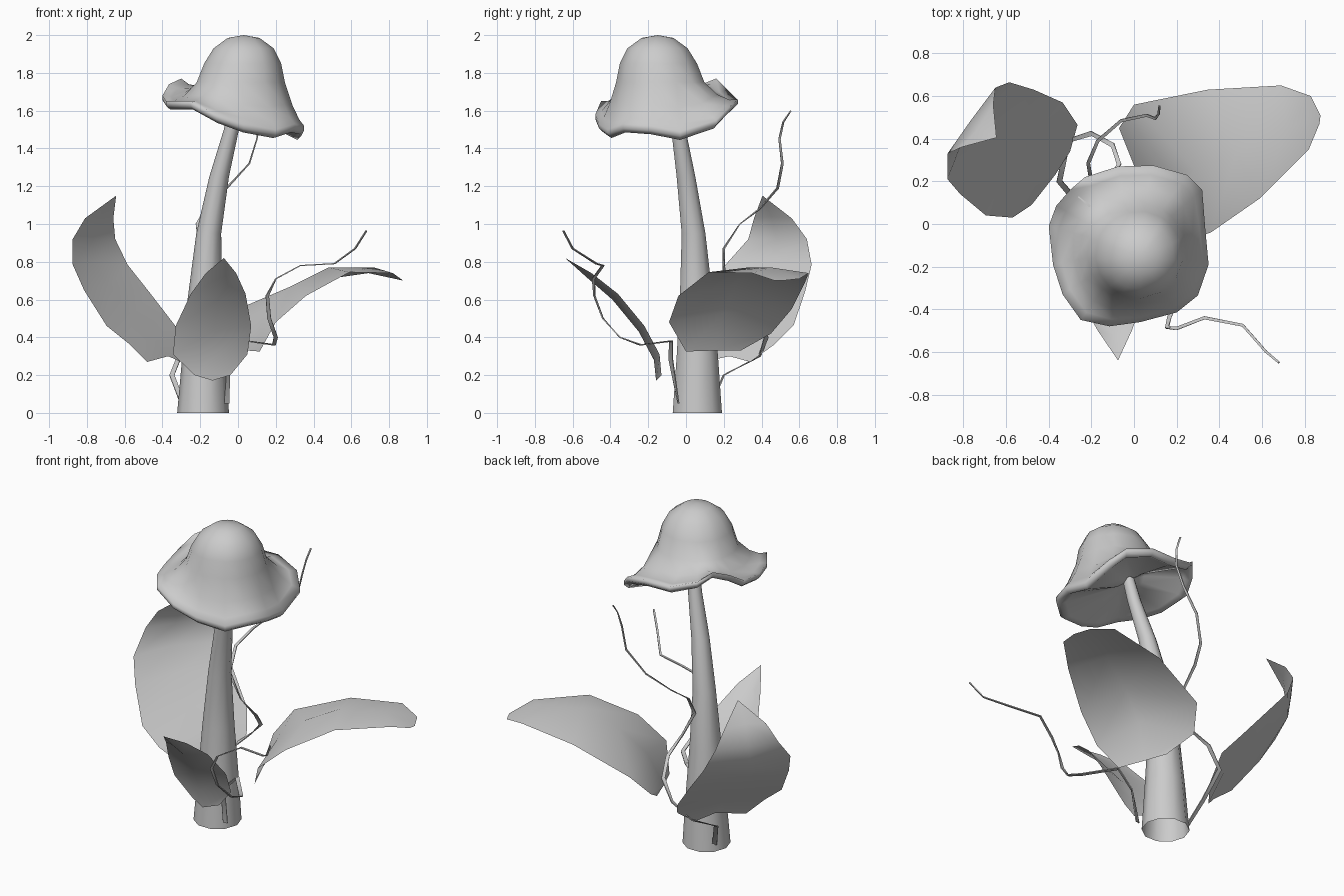
import bpy
import bmesh
import math
from mathutils import Vector

cube = bpy.data.objects.get("Cube")
if cube:
    bpy.data.objects.remove(cube, do_unlink=True)

grey = bpy.data.materials.new("plain_grey")
grey.use_nodes = True
colour = (0.6, 0.6, 0.6, 1.0)
grey.diffuse_color = colour
grey.node_tree.nodes["Principled BSDF"].inputs["Base Color"].default_value = colour


def make_object(name, rows, closed=False, cap_start=None, cap_end=None, sharp_angle=math.pi):
    """Skin neighbouring rows of points, optionally closing the ends to single points."""
    mesh = bpy.data.meshes.new(name)
    bm = bmesh.new()
    grid = [[bm.verts.new(point) for point in row] for row in rows]
    width = len(grid[0])
    columns = range(width if closed else width - 1)
    for lower, upper in zip(grid, grid[1:]):
        for i in columns:
            j = (i + 1) % width
            bm.faces.new((lower[i], lower[j], upper[j], upper[i]))
    for row, point in ((grid[0], cap_start), (grid[-1], cap_end)):
        if point is not None:
            centre = bm.verts.new(point)
            for i in columns:
                bm.faces.new((row[i], row[(i + 1) % width], centre))
    bmesh.ops.remove_doubles(bm, verts=bm.verts, dist=0.0005)
    bmesh.ops.recalc_face_normals(bm, faces=bm.faces)
    bm.to_mesh(mesh)
    bm.free()
    mesh.materials.append(grey)
    obj = bpy.data.objects.new(name, mesh)
    bpy.context.collection.objects.link(obj)
    bpy.ops.object.select_all(action="DESELECT")
    obj.select_set(True)
    bpy.context.view_layer.objects.active = obj
    bpy.ops.object.shade_smooth_by_angle(angle=sharp_angle)
    return obj


def ring(centre, radius, angles):
    """Horizontal loop of points around a centre, one point per angle."""
    return [Vector(centre) + radius * Vector((math.cos(a), math.sin(a), 0)) for a in angles]


# Leaning stem, open at the ground
stem_path = [
    (-.185, .06, 0, .137), (-.18, .06, .3, .115), (-.175, .055, .6, .092),
    (-.155, .04, .95, .066), (-.1, 0, 1.25, .052), (-.035, -.04, 1.5, .04),
    (-.01, -.06, 1.64, .035),
]
sides = 10
stem_angles = [math.tau * i / sides for i in range(sides)]
make_object("stem", [ring((x, y, z), r, stem_angles) for x, y, z, r in stem_path], closed=True)

# Bell-shaped cap with a wavy rim
rim = [Vector(p) for p in (
    (.335, -.03, 1.49), (.32, .16, 1.55), (.25, .23, 1.62), (.09, .275, 1.66),
    (-.075, .27, 1.66), (-.23, .22, 1.71), (-.3, .16, 1.77), (-.365, .085, 1.74),
    (-.4, -.01, 1.68), (-.38, -.19, 1.65), (-.335, -.33, 1.65), (-.25, -.45, 1.65),
    (-.115, -.48, 1.58), (.03, -.46, 1.53), (.2, -.415, 1.5), (.3, -.335, 1.53),
    (.35, -.19, 1.52),
)]
dome_top = Vector((.03, -.15, 2))
rim_angles = [math.atan2(p.y - dome_top.y, p.x - dome_top.x) for p in rim]
dome = [((.03, -.15, 1.985), .085), ((.03, -.15, 1.93), .16),
        ((.025, -.145, 1.85), .205), ((.015, -.135, 1.75), .235)]
cap_rows = [ring(centre, radius, rim_angles) for centre, radius in dome]
shoulder = cap_rows[-1]
for amount, sag in ((.4, .03), (.75, .025)):
    cap_rows.append([a.lerp(b, amount) - Vector((0, 0, sag)) for a, b in zip(shoulder, rim)])
cap_rows.append(rim)
# Rolled lip and shallow underside
under = Vector((-.02, -.08, 1.64))
for inward, drop in ((.0, .025), (.06, .045), (.14, .03), (.5, -.0)):
    cap_rows.append([p.lerp(Vector((under.x, under.y, p.z)), inward) - Vector((0, 0, drop))
                     for p in rim])
cap_rows[-1] = [p.lerp(under, .5) for p in cap_rows[-1]]
make_object("cap", cap_rows, closed=True, cap_start=dome_top, cap_end=under,
            sharp_angle=math.radians(100))


# Leaves: each row runs from one edge over the midrib to the other edge
def make_leaf(name, edge_a, midrib, edge_b):
    make_object(name, list(zip(edge_a, midrib, edge_b)))


make_leaf(
    "left_leaf",
    [(.115, 0, .325), (.2, -.09, .48), (.36, -.04, .62), (.59, .12, .745), (.82, .35, .74), (.87, .47, .7)],
    [(.05, .15, .33), (.13, .2, .53), (.28, .26, .67), (.48, .33, .77), (.72, .45, .77), (.875, .51, .7)],
    [(0, .29, .33), (-.07, .45, .42), (0, .56, .55), (.345, .63, .69), (.69, .65, .74), (.83, .6, .71)],
)

right_tip = (-.645, .405, 1.15)
make_leaf(
    "right_leaf",
    [(-.48, .09, .27), (-.57, .03, .36), (-.695, .04, .46), (-.815, .14, .65),
     (-.875, .21, .785), (-.875, .33, .92), (-.81, .36, 1.03), right_tip],
    [(-.37, .23, .3), (-.45, .27, .4), (-.56, .33, .51), (-.68, .39, .67),
     (-.77, .45, .79), (-.77, .48, .92), (-.73, .45, 1.04), right_tip],
    [(-.3, .34, .27), (-.265, .465, .36), (-.335, .57, .465), (-.47, .63, .64),
     (-.585, .665, .785), (-.65, .64, .92), (-.66, .56, 1.03), right_tip],
)

# The front leaf is nearly symmetrical, so it is given as centre, half width, depth, height
front_rows = [(-.135, .095, -.13, .2), (-.147, .197, -.14, .31), (-.13, .2, -.22, .46),
              (-.105, .145, -.36, .63), (-.09, .08, -.5, .74), (-.075, 0, -.64, .82)]
cup = Vector((0, -.03, -.03))
make_leaf(
    "front_leaf",
    [(x - w, y, z) for x, w, y, z in front_rows],
    [Vector((x, y, z)) + cup * min(1, w / .1) for x, w, y, z in front_rows],
    [(x + w, y, z) for x, w, y, z in front_rows],
)


# Tendrils: thin tapering ribbons following a path
def make_tendril(name, path, half_width=.014, thickness=.006):
    points = [Vector(p) for p in path]
    rows = []
    side = Vector((1, 0, 0))
    for i, point in enumerate(points):
        along = points[min(i + 1, len(points) - 1)] - points[max(i - 1, 0)]
        across = along.cross(Vector((0, 0, 1))).normalized()
        side = (across if across.dot(side) >= 0 else -across).lerp(side, .3).normalized()
        up = side.cross(along).normalized() * thickness / 2
        w = side * half_width * (1 - .7 * i / len(points))
        rows.append([point - w - up, point + w - up, point + w + up, point - w + up])
    make_object(name, rows, closed=True, cap_start=points[0], cap_end=points[-1],
                sharp_angle=math.radians(50))


make_tendril("front_tendril", [
    (-.06, -.04, .05), (-.05, -.08, .28), (.05, -.08, .38), (.19, -.24, .36), (.2, -.35, .4),
    (.165, -.44, .5), (.155, -.485, .62), (.2, -.49, .71), (.33, -.44, .78),
    (.51, -.475, .79), (.62, -.6, .87), (.68, -.65, .965),
])
make_tendril("back_tendril", [
    (-.29, .13, .04), (-.35, .2, .2), (-.31, .39, .3), (-.2, .425, .4), (-.1, .37, .5),
    (-.07, .28, .6), (-.12, .2, .72), (-.2, .2, .87), (-.215, .285, 1), (-.17, .39, 1.08),
    (-.06, .485, 1.19), (.06, .51, 1.32), (.1, .495, 1.45), (.115, .515, 1.54), (.12, .555, 1.6),
])
